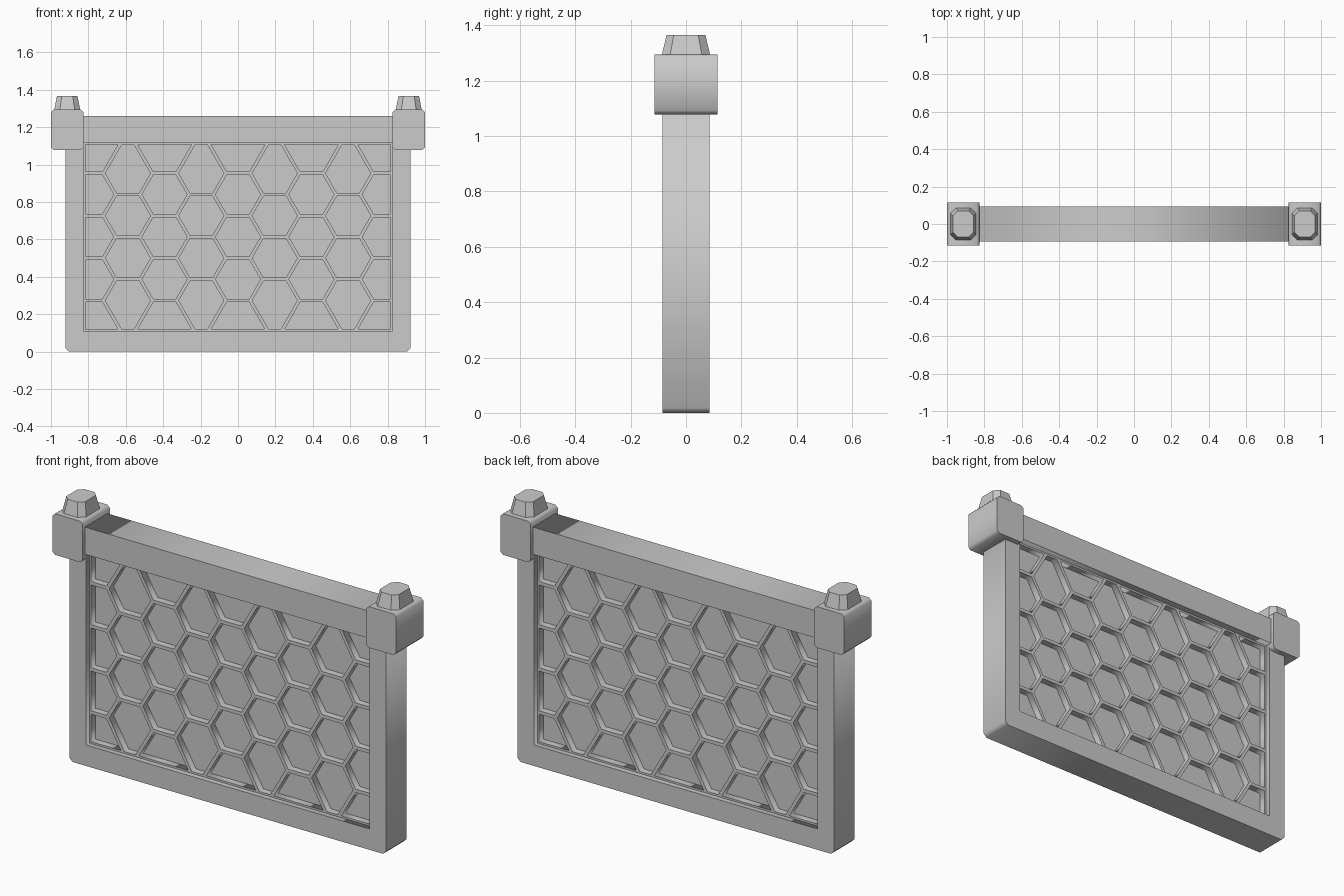
import bpy
import bmesh
from math import sqrt

if "Cube" in bpy.data.objects:
    bpy.data.objects.remove(bpy.data.objects["Cube"], do_unlink=True)

GREY = (0.6, 0.6, 0.6, 1)
stone = bpy.data.materials.new("light grey")
stone.use_nodes = True
stone.diffuse_color = GREY
stone.node_tree.nodes["Principled BSDF"].inputs["Base Color"].default_value = GREY


def slab(name, outlines, half_depth):
    """Extrude x-z outlines along y; outlines inside the first become holes."""
    curve = bpy.data.curves.new(name, 'CURVE')
    curve.dimensions = '2D'
    curve.fill_mode = 'BOTH'
    curve.extrude = half_depth
    for pts in outlines:
        pts = list(dict.fromkeys(pts))
        spline = curve.splines.new('POLY')
        spline.points.add(len(pts) - 1)
        for p, (x, z) in zip(spline.points, pts):
            p.co = (x, z, 0, 1)
        spline.use_cyclic_u = True
    temp = bpy.data.objects.new(name, curve)
    bpy.context.collection.objects.link(temp)
    mesh = bpy.data.meshes.new_from_object(
        temp.evaluated_get(bpy.context.evaluated_depsgraph_get()))
    bpy.data.objects.remove(temp)
    bm = bmesh.new()
    bm.from_mesh(mesh)
    for v in bm.verts:
        v.co = (v.co.x, -v.co.z, v.co.y)
    bmesh.ops.remove_doubles(bm, verts=bm.verts, dist=0.0001)
    bmesh.ops.recalc_face_normals(bm, faces=bm.faces)
    return finish(name, bm, mesh)


def finish(name, bm, mesh):
    bm.to_mesh(mesh)
    bm.free()
    mesh.materials.clear()
    mesh.materials.append(stone)
    obj = bpy.data.objects.new(name, mesh)
    bpy.context.collection.objects.link(obj)
    return obj


def rect(x, z0, z1):
    return [(-x, z0), (x, z0), (x, z1), (-x, z1)]


def octagon(hx, hy, c):
    return [(hx, c - hy), (hx, hy - c), (hx - c, hy), (c - hx, hy),
            (-hx, hy - c), (-hx, c - hy), (c - hx, -hy), (hx - c, -hy)]


# Outer frame with chamfered lower corners, and the heavier top beam
W, C = 0.922, 0.018
slab("frame", [[(C - W, 0), (W - C, 0), (W, C), (W, 1.2), (-W, 1.2), (-W, C)],
               rect(0.825, 0.11, 1.117)], 0.085)
slab("top_beam", [rect(0.84, 1.117, 1.26)], 0.094)

# Thin backing panel
slab("panel", [rect(0.83, 0.1, 1.13)], 0.022)

# Honeycomb lattice, proud of the panel on both sides
EDGE, MID, HALF = 0.815, 0.6135, 0.4935
STEP, PITCH, RIB = 0.1963, 0.2267, 0.009
APO = PITCH / 2 - RIB
RAD = APO * 2 / sqrt(3)


def cell(cx, profile):
    """Mirror (half width, height) pairs about cx and clip to the opening."""
    pts = [(cx + w, z) for w, z in profile]
    pts += [(cx - w, z) for w, z in reversed(profile)]
    return [(max(-EDGE, min(EDGE, x)), MID + z) for x, z in pts]


cells = []
for col in range(-4, 5):
    cx = col * STEP
    odd = col % 2
    for k in ((-0.5, 0.5) if odd else (-1, 0, 1)):
        z = k * PITCH
        cells.append(cell(cx, [(RAD / 2, z - APO), (RAD, z), (RAD / 2, z + APO)]))
    z = 1.5 * PITCH
    for s in (-1, 1):
        if odd:     # end cell whose sides run on to the frame
            prof = [(RAD / 2, z - APO), (RAD, z),
                    (RAD - (HALF - z) / sqrt(3), HALF)]
        else:       # open cell widening to the frame
            prof = [(RAD / 2, z + RIB),
                    (RAD / 2 + (HALF - z - RIB) / sqrt(3), HALF)]
        cells.append(cell(cx, [(w, s * h) for w, h in prof]))
slab("lattice", [rect(0.83, 0.1, 1.13)] + cells, 0.058)

# Corner blocks and tapered finials
for side, label in ((-1, "right"), (1, "left")):
    cx = side * 0.913
    block = [(cx + x, 1.187 + z) for x, z in octagon(0.087, 0.108, 0.014)]
    slab(label + "_corner_block", [block], 0.114)

    bm = bmesh.new()
    rings = [[bm.verts.new((cx + x, y, z)) for x, y in octagon(hx, hy, c)]
             for hx, hy, c, z in ((0.07, 0.088, 0.03, 1.29),
                                  (0.055, 0.07, 0.026, 1.366))]
    low, top = rings
    bm.faces.new(top)
    bm.faces.new(low[::-1])
    for i in range(8):
        j = (i + 1) % 8
        bm.faces.new((low[i], low[j], top[j], top[i]))
    name = label + "_finial"
    finish(name, bm, bpy.data.meshes.new(name))
